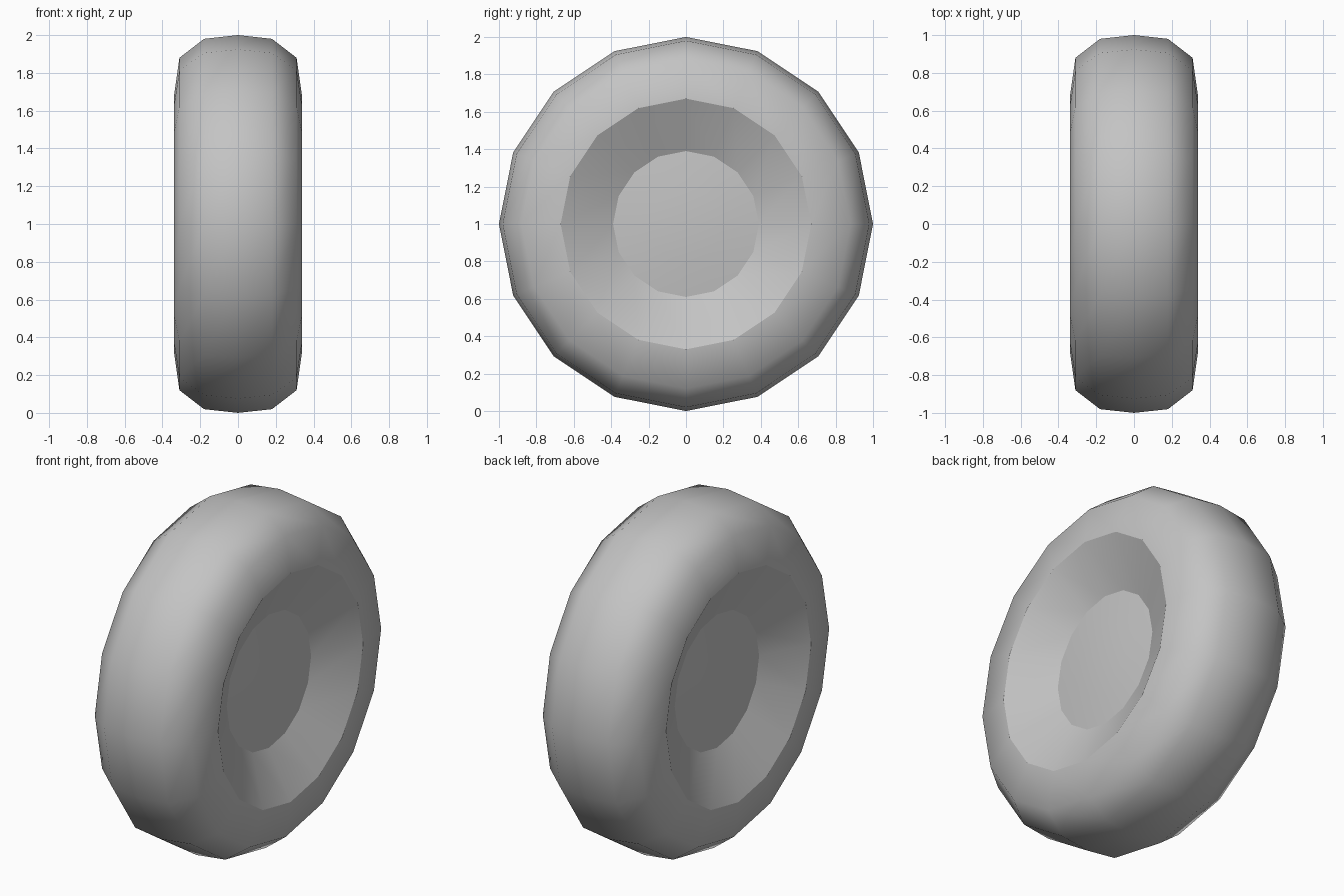
import bpy, bmesh
from math import sin, cos, tau

cube = bpy.data.objects.get("Cube")
if cube:
    bpy.data.objects.remove(cube, do_unlink=True)

SIDES = 16

grey = bpy.data.materials.new("plain_grey")
grey.use_nodes = True
colour = (0.55, 0.55, 0.55, 1)
grey.diffuse_color = colour
grey.node_tree.nodes["Principled BSDF"].inputs["Base Color"].default_value = colour


def lathe(name, profile):
    """Turn (x, radius) points around the axle, all faces smooth."""
    bm = bmesh.new()
    rings = []
    for x, r in profile:
        if r == 0:
            rings.append([bm.verts.new((x, 0, 1))] * SIDES)
        else:
            rings.append([bm.verts.new((x, r * sin(tau * i / SIDES), 1 + r * cos(tau * i / SIDES)))
                          for i in range(SIDES)])
    for a, b in zip(rings, rings[1:]):
        for i in range(SIDES):
            j = (i + 1) % SIDES
            corners = list(dict.fromkeys((a[i], b[i], b[j], a[j])))
            bm.faces.new(corners).smooth = True
    # Profiles run towards +x on the outside, so flip to face outwards if needed
    bm.normal_update()
    if sum(f.normal.dot(f.calc_center_median() - CENTRE) for f in bm.faces) < 0:
        bmesh.ops.reverse_faces(bm, faces=bm.faces[:])
    mesh = bpy.data.meshes.new(name)
    bm.to_mesh(mesh)
    bm.free()
    mesh.materials.append(grey)
    obj = bpy.data.objects.new(name, mesh)
    bpy.context.collection.objects.link(obj)
    return obj


from mathutils import Vector
CENTRE = Vector((0, 0, 1))

# Rounded tread and sidewalls
half = [(0.18, 0.98), (0.31, 0.88), (0.34, 0.67)]
lathe("tyre", [(-x, r) for x, r in reversed(half)] + [(0, 1)] + half)

# Sunken rim and slightly domed hub on each side
for side, s in (("left", 1), ("right", -1)):
    lathe(side + "_rim", [(s * 0.34, 0.67), (s * 0.20, 0.39)])
    lathe(side + "_hub", [(s * 0.20, 0.39), (s * 0.22, 0.2), (s * 0.225, 0)])
